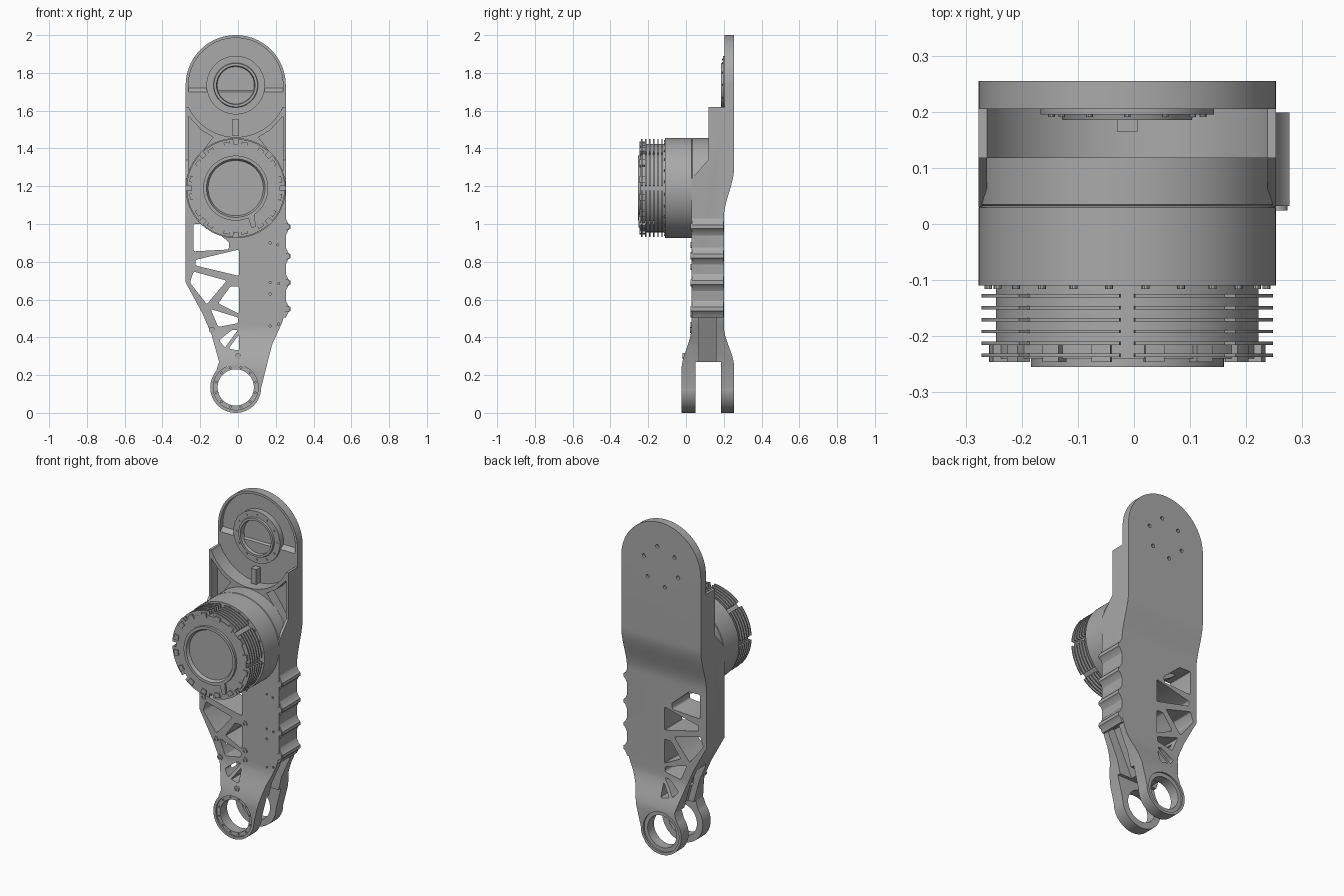
import bpy, bmesh, math
from mathutils import Matrix

if "Cube" in bpy.data.objects:
    bpy.data.objects.remove(bpy.data.objects["Cube"])

CX, TOP_Z, MOTOR_Z, FOOT_Z = -0.012, 1.735, 1.19, 0.135


def material(name, v):
    m = bpy.data.materials.new(name)
    m.use_nodes = True
    m.diffuse_color = (v, v, v, 1)
    m.node_tree.nodes["Principled BSDF"].inputs["Base Color"].default_value = (v, v, v, 1)
    return m


GREY = material("machined grey", 0.4)


def finish(name, bm):
    bmesh.ops.remove_doubles(bm, verts=bm.verts, dist=1e-5)
    bmesh.ops.recalc_face_normals(bm, faces=bm.faces)
    me = bpy.data.meshes.new(name)
    bm.to_mesh(me)
    bm.free()
    me.materials.append(GREY)
    ob = bpy.data.objects.new(name, me)
    bpy.context.collection.objects.link(ob)
    return ob


def prism(name, pts, a, b, axis="y", rounding=0):
    """Extrude an outline: (x, z) along y, or (y, z) along x."""
    bm = bmesh.new()
    place = (lambda p, d: (p[0], d, p[1])) if axis == "y" else (lambda p, d: (d, p[0], p[1]))
    lo = [bm.verts.new(place(p, a)) for p in pts]
    hi = [bm.verts.new(place(p, b)) for p in pts]
    bm.faces.new(lo)
    bm.faces.new(hi)
    sides = []
    for i in range(len(pts)):
        j = i - 1
        bm.faces.new((lo[j], lo[i], hi[i], hi[j]))
        sides.append(bm.edges.get((lo[i], hi[i])))
    if rounding:
        bmesh.ops.bevel(bm, geom=sides, offset=rounding, segments=3, profile=0.5, affect="EDGES")
    return finish(name, bm)


def arc(x, z, r, a0, a1, n):
    step = math.radians(a1 - a0) / n
    a0 = math.radians(a0)
    return [(x + r * math.cos(a0 + i * step), z + r * math.sin(a0 + i * step)) for i in range(n + 1)]


def cyl(name, x, z, r, a, b, n=64):
    return prism(name, arc(x, z, r, 0, 360, n)[:-1], a, b)


def box(name, x0, x1, y0, y1, z0, z1):
    return prism(name, [(x0, z0), (x1, z0), (x1, z1), (x0, z1)], y0, y1)


def lathe(name, z, profile, steps=96):
    """Turn a (radius, y) profile around the y direction."""
    bm = bmesh.new()
    vs = [bm.verts.new((r, y, 0)) for r, y in profile]
    es = [bm.edges.new(pair) for pair in zip(vs, vs[1:])]
    bmesh.ops.spin(bm, geom=vs + es, cent=(0, 0, 0), axis=(0, 1, 0), angle=math.tau, steps=steps)
    bmesh.ops.translate(bm, verts=bm.verts, vec=(CX, 0, z))
    return finish(name, bm)


def boolean(target, tool, op="DIFFERENCE"):
    mod = target.modifiers.new("cut", "BOOLEAN")
    mod.operation, mod.solver, mod.object = op, "EXACT", tool
    dg = bpy.context.evaluated_depsgraph_get()
    me = bpy.data.meshes.new_from_object(target.evaluated_get(dg))
    target.modifiers.clear()
    target.data = me
    bpy.data.objects.remove(tool)


def ease(y0, z0, y1, z1, n=12):
    return [(y0 + (y1 - y0) * (3 * t * t - 2 * t ** 3), z0 + (z1 - z0) * t)
            for t in (i / n for i in range(n + 1))]


def ring(x, z, r, n, turn=0):
    return arc(x, z, r, turn, 360 + turn, n)[:-1]


# Arm body: front outline crossed with the side profile
outline = (arc(CX, TOP_Z, 0.265, 0, 180, 48)
           + [(-0.277, 0.69), (-0.19, 0.53), (-0.14, 0.415), (-0.1, 0.27)]
           + arc(CX, FOOT_Z, 0.135, 140, 360, 48)
           + [(0.18, 0.36), (0.232, 0.475), (0.253, 0.54)])
side = ([(0.255, -0.02)] + ease(0.255, 0.24, 0.2, 0.46) + ease(0.2, 1.03, 0.255, 1.3)
        + [(0.255, 2.02), (0.205, 2.02), (0.205, 1.62), (0.118, 1.62), (0.118, 1.34), (0.03, 1.24)]
        + ease(0.03, 0.46, -0.025, 0.22) + [(-0.025, -0.02)])
body = prism("arm_body", outline, -0.1, 0.3)
boolean(body, prism("side_cutter", side, -0.5, 0.5, "x"), "INTERSECT")

# Round seat of the upper joint and the sunken upper half of its plate
boolean(body, cyl("seat_cutter", CX, TOP_Z, 0.275, 0, 0.205, 96))
recess = prism("recess_cutter", [(CX - 0.25, 1.69)] + arc(CX, TOP_Z, 0.25, 180, 0, 48)
               + [(CX + 0.25, 1.69)], 0.195, 0.23)
for v in recess.data.vertices:
    if v.co.y > 0.2 and v.co.z < 1.7:
        v.co.z += 0.03
boolean(body, recess)

# Corner pockets between the joint seat and the motor
for s in (1, -1):
    pocket = [(0.25, 1.57), (0.18, 1.495), (0.12, 1.46), (0.18, 1.38), (0.25, 1.27)]
    boolean(body, prism("pocket_cutter", [(CX + s * x, z) for x, z in pocket], 0, 0.18))

# Truss windows
windows = [
    [(-0.235, 1.0), (-0.16, 1.0), (-0.045, 0.9), (-0.05, 0.865), (-0.235, 0.855)],
    [(-0.225, 0.81), (0.005, 0.865), (0.005, 0.725), (-0.225, 0.78)],
    [(-0.235, 0.748), (-0.06, 0.7), (-0.165, 0.575), (-0.255, 0.69)],
    [(-0.04, 0.67), (0.005, 0.67), (0.005, 0.525), (-0.105, 0.58)],
    [(-0.145, 0.55), (0, 0.505), (0, 0.475), (-0.105, 0.455)],
    [(-0.1, 0.385), (-0.03, 0.44), (0, 0.44), (-0.07, 0.345)],
    [(0.005, 0.415), (0.005, 0.33), (-0.05, 0.34)],
]
for w in windows:
    boolean(body, prism("window_cutter", w, -0.2, 0.4, "y", 0.009))

# Fork slot, edge pockets and foot bearing bores
boolean(body, box("slot_cutter", -0.4, 0.4, 0.05, 0.185, -0.1, 0.27))
boolean(body, prism("edge_cutter", [(0.2, 0.53), (0.3, 0.53), (0.3, 0.26), (0.07, 0.26)], 0.07, 0.16))
boolean(body, prism("edge_cutter", [(-0.13, 0.52), (-0.3, 0.52), (-0.3, 0.26), (-0.06, 0.26)], 0.07, 0.16))
boolean(body, cyl("bore_cutter", CX, FOOT_Z, 0.096, -0.2, 0.4))
for y in (-0.025, 0.255):
    boolean(body, cyl("counterbore_cutter", CX, FOOT_Z, 0.119, y - 0.01, y + 0.01))

# Small screw holes: foot ring, back plate and front panel
for x, z in ring(CX, FOOT_Z, 0.108, 12, 15):
    boolean(body, cyl("hole_cutter", x, z, 0.005, -0.05, 0.03, 8))
for x, z in ring(CX, TOP_Z, 0.12, 6, 18):
    boolean(body, cyl("hole_cutter", x, z, 0.011, 0.235, 0.3, 16))
for x, z in [(0.17, 0.9), (0.21, 0.89), (0.17, 0.69), (0.17, 0.63), (0.215, 0.685), (0.17, 0.46), (0.215, 0.47)]:
    boolean(body, cyl("hole_cutter", x, z, 0.006, 0, 0.06, 8))

# Upper joint hub with its screws and key
lathe("joint_hub", TOP_Z, [(0, 0.24), (0.155, 0.24), (0.155, 0.195), (0.118, 0.195), (0.115, 0.185),
                           (0.102, 0.185), (0.098, 0.215), (0, 0.215)])
for x, z in ring(CX, TOP_Z, 0.135, 12, 30):
    cyl("hub_screw", x, z, 0.006, 0.191, 0.2, 10)
box("joint_key", CX - 0.018, CX + 0.018, 0.165, 0.21, 1.465, 1.555)

# Motor housing with stepped front dish
lathe("motor_housing", MOTOR_Z, [
    (0, 0.12), (0.265, 0.12), (0.265, 0.035), (0.262, 0.032), (0.265, 0.029), (0.265, -0.11),
    (0.234, -0.11), (0.234, -0.24), (0.172, -0.24), (0.172, -0.255), (0.155, -0.255), (0.145, -0.235),
    (0.13, -0.235), (0.125, -0.195), (0.05, -0.195), (0.045, -0.165), (0, -0.165)])

# Cooling fins, each split into eight lobes, and front lugs
fin = []
for k in range(8):
    fin += arc(CX, MOTOR_Z, 0.26, k * 45 + 3, k * 45 + 42, 10)
    fin += arc(CX, MOTOR_Z, 0.23, k * 45 + 42, k * 45 + 48, 2)
for k in range(6):
    y = -0.128 - 0.0212 * k
    prism("cooling_fin", fin, y - 0.003, y + 0.003)
for k in range(16):
    a = k * 22.5 + 11
    lug = arc(CX, MOTOR_Z, 0.248, a - 4, a + 4, 4) + arc(CX, MOTOR_Z, 0.22, a + 4, a - 4, 4)
    prism("front_lug", lug, -0.246, -0.214)

# Motor screws and cable clip
for x, z in ring(CX, MOTOR_Z, 0.25, 24, 7.5):
    cyl("flange_screw", x, z, 0.007, -0.116, -0.1, 10)
for x, z in ring(CX, MOTOR_Z, 0.085, 6, 20):
    cyl("dish_screw", x, z, 0.007, -0.2, -0.19, 10)
prism("cable_clip", [(0.05, 1.05), (0.085, 1.065), (0.095, 0.985), (0.07, 0.98)], -0.252, -0.2, "y", 0.006)

# Bolt ribs along the left edge
rib = [(0.24, -0.045), (0.253, -0.045), (0.266, -0.018), (0.277, -0.01),
       (0.277, 0.01), (0.266, 0.018), (0.253, 0.045), (0.24, 0.045)]
for z in (0.985, 0.83, 0.69, 0.55):
    prism("bolt_rib", [(x, z + d) for x, d in rib], 0.032, 0.199)
    cyl("rib_bolt", 0.257, z, 0.017, 0.024, 0.04, 20)

# Truss bolts on the front and back faces
for x, z in [(-0.252, 0.835), (-0.252, 0.772), (0.025, 0.89), (0.025, 0.685), (0.025, 0.52),
             (0.025, 0.465), (0, 0.3), (-0.168, 0.54), (-0.138, 0.44)]:
    front = 0.03 if z > 0.46 else (0.027 if z > 0.4 else -0.012)
    lathe_head = cyl("truss_bolt", x, z, 0.016, front - 0.006, front + 0.02, 20)
    boolean(lathe_head, cyl("socket_cutter", x, z, 0.008, front - 0.02, front, 6))

# Smooth round surfaces, keep machined edges crisp
bpy.ops.object.select_all(action="DESELECT")
for ob in bpy.context.collection.objects:
    if ob.type == "MESH" and GREY.name in ob.data.materials:
        ob.select_set(True)
        bpy.context.view_layer.objects.active = ob
bpy.ops.object.shade_smooth_by_angle(angle=math.radians(30))
